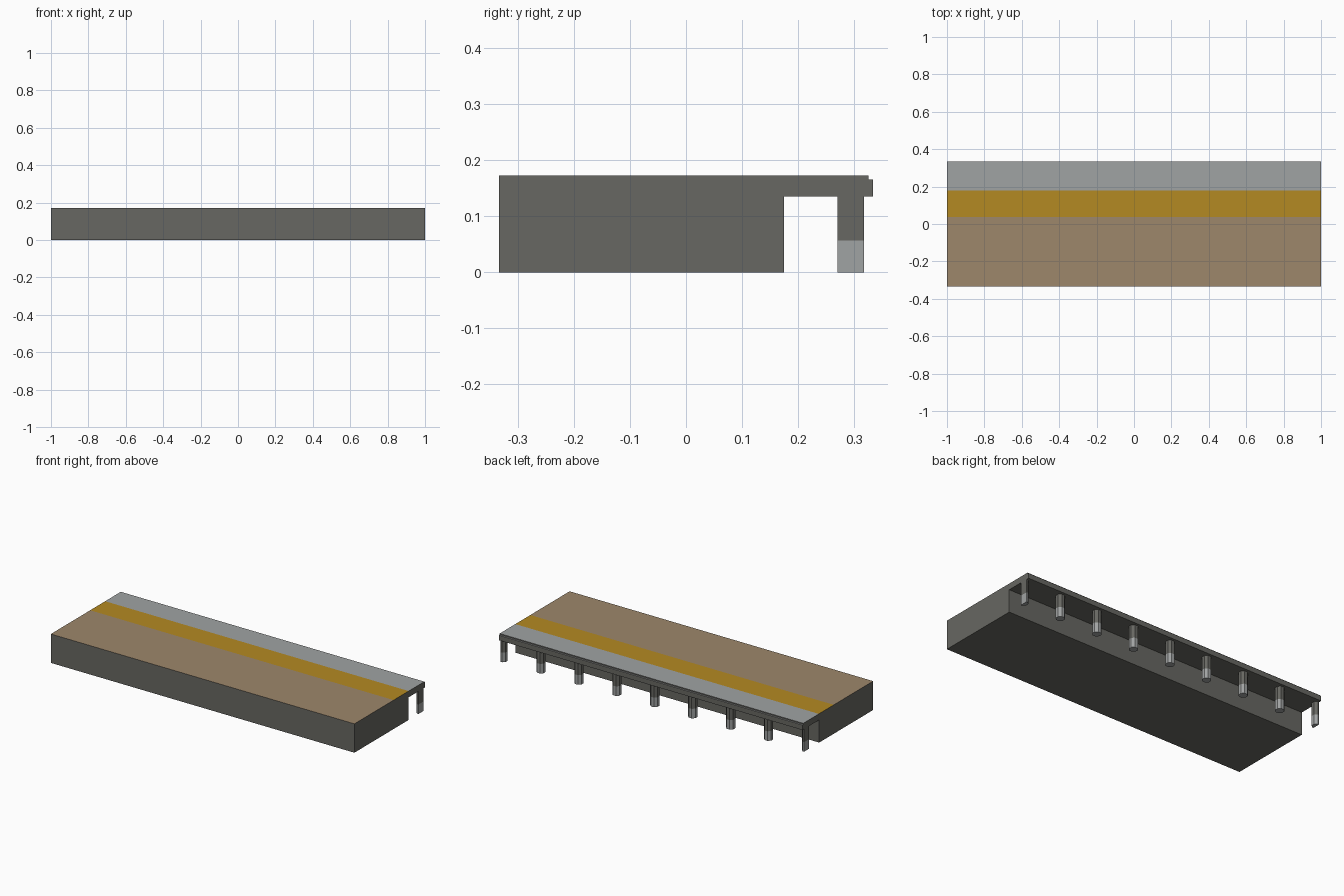
import bpy, bmesh, math

if "Cube" in bpy.data.objects:
    bpy.data.objects.remove(bpy.data.objects["Cube"], do_unlink=True)


def material(name, rgb):
    m = bpy.data.materials.new(name)
    m.use_nodes = True
    m.diffuse_color = (*rgb, 1)
    m.node_tree.nodes["Principled BSDF"].inputs["Base Color"].default_value = (*rgb, 1)
    return m


dark = material("dark concrete", (0.136, 0.136, 0.122))
light = material("light concrete", (0.352, 0.366, 0.366))
yellow = material("warning yellow", (0.456, 0.254, 0.016))
tan = material("tan paving", (0.337, 0.242, 0.147))


def loft(name, rings, mats, cap_end, pick):
    """Skin matching rings of points, cap the ends, colour each face by a rule."""
    bm = bmesh.new()
    loops = [[bm.verts.new(p) for p in ring] for ring in rings]
    for a, b in zip(loops, loops[1:]):
        for i in range(len(a)):
            j = (i + 1) % len(a)
            bm.faces.new((a[i], a[j], b[j], b[i]))
    bm.faces.new(loops[0][::-1])
    if cap_end:
        bm.faces.new(loops[-1])
    bmesh.ops.recalc_face_normals(bm, faces=bm.faces)
    for f in bm.faces:
        f.material_index = pick(f.calc_center_median(), f.normal)
    mesh = bpy.data.meshes.new(name)
    bm.to_mesh(mesh)
    bm.free()
    for m in mats:
        mesh.materials.append(m)
    obj = bpy.data.objects.new(name, mesh)
    bpy.context.collection.objects.link(obj)
    return obj


# Platform: one cross-section along x, with the paving bands split on the top
TOP, UNDER = 0.172, 0.135
section = [(-0.333, 0), (0.175, 0), (0.175, UNDER), (0.333, UNDER), (0.333, 0.165),
           (0.325, 0.165), (0.325, TOP), (0.178, TOP), (0.037, TOP), (-0.333, TOP)]


def paving(c, n):
    if n.z < 0.5:
        return 0
    return 1 if c.y > 0.178 else 2 if c.y > 0.037 else 3


loft("platform", [[(x, y, z) for y, z in section] for x in (-1, 1)],
     (dark, light, yellow, tan), True, paving)

# Octagonal pillars under the overhang, with the end ones cut in half
R, PY, BASE = 0.0235, 0.2935, 0.057
for k in range(9):
    px = -1 + k * 0.25
    pts = [(R / math.cos(math.pi / 8) * math.cos(a), R / math.cos(math.pi / 8) * math.sin(a))
           for a in (math.pi / 8 + i * math.pi / 4 for i in range(8))]
    if k in (0, 8):
        side = 1 if k == 0 else -1
        pts = [p for p in pts if p[0] * side > 0] + [(0, R), (0, -R)]
        pts.sort(key=lambda p: math.atan2(p[1], p[0] * side))
    loft(f"pillar_{k + 1}", [[(px + x, PY + y, z) for x, y in pts] for z in (0, BASE, UNDER)],
         (dark, light), False, lambda c, n: 1 if c.z < BASE else 0)
